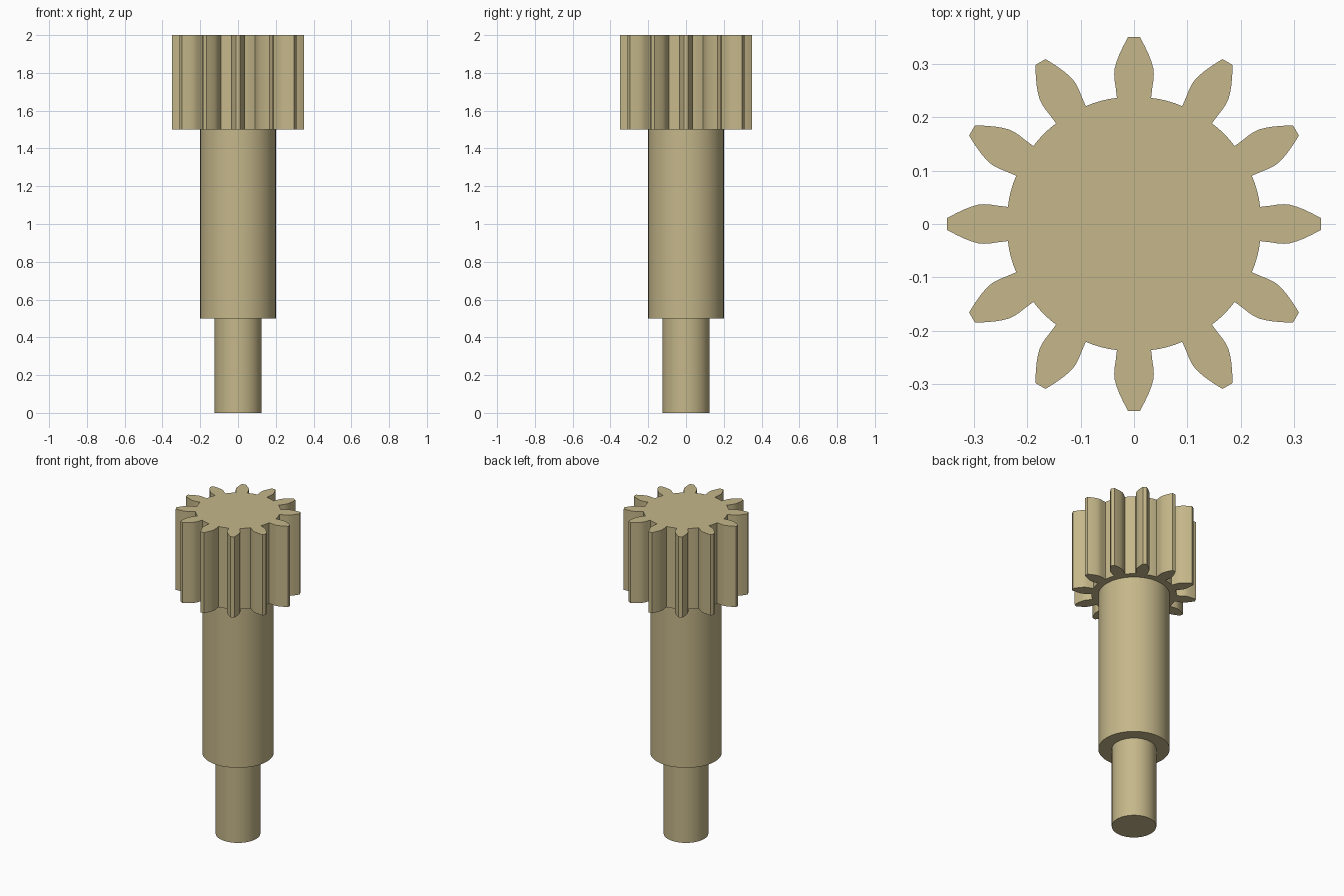
import bpy, bmesh, math

if "Cube" in bpy.data.objects:
    bpy.data.objects.remove(bpy.data.objects["Cube"])

tan = bpy.data.materials.new("tan_metal")
tan.diffuse_color = (0.56, 0.475, 0.255, 1)
tan.use_nodes = True
tan.node_tree.nodes["Principled BSDF"].inputs["Base Color"].default_value = tan.diffuse_color


def prism(name, outline, z0, z1):
    """Extrude a closed 2D outline from z0 to z1."""
    bm = bmesh.new()
    base = bm.faces.new([bm.verts.new((x, y, z0)) for x, y in outline])
    top = bmesh.ops.extrude_face_region(bm, geom=[base], use_keep_orig=True)
    verts = [g for g in top["geom"] if isinstance(g, bmesh.types.BMVert)]
    bmesh.ops.translate(bm, verts=verts, vec=(0, 0, z1 - z0))
    bmesh.ops.recalc_face_normals(bm, faces=bm.faces)
    mesh = bpy.data.meshes.new(name)
    bm.to_mesh(mesh)
    bm.free()
    mesh.materials.append(tan)
    obj = bpy.data.objects.new(name, mesh)
    bpy.context.collection.objects.link(obj)
    bpy.ops.object.select_all(action='DESELECT')
    obj.select_set(True)
    bpy.context.view_layer.objects.active = obj
    bpy.ops.object.shade_smooth_by_angle(angle=math.radians(25))
    return obj


def circle(r, n=96):
    return [(r * math.cos(2 * math.pi * i / n), r * math.sin(2 * math.pi * i / n)) for i in range(n)]


# Gear outline: half a tooth flank (distance out, half width), mirrored and repeated
TEETH, ROOT = 12, 0.2385
flank = [(0.236, 0.032), (0.257, 0.0345), (0.27, 0.0365), (0.281, 0.037), (0.292, 0.036),
         (0.304, 0.0325), (0.317, 0.0275), (0.333, 0.020), (0.35, 0.011)]
tooth = [(u, -w) for u, w in flank] + [(u, w) for u, w in reversed(flank)]
step = 2 * math.pi / TEETH
edge = math.atan2(0.032, 0.236)
# Root arc up to the next tooth
for k in range(1, 4):
    a = edge + (step - 2 * edge) * k / 4
    tooth.append((ROOT * math.cos(a), ROOT * math.sin(a)))

gear = []
for i in range(TEETH):
    c, s = math.cos(i * step), math.sin(i * step)
    gear += [(u * c - v * s, u * s + v * c) for u, v in tooth]

# Stepped shaft and pinion gear
prism("shaft_end", circle(0.125), 0.0, 0.5)
prism("shaft_body", circle(0.2), 0.5, 1.5)
prism("pinion_gear", gear, 1.5, 2.0)
